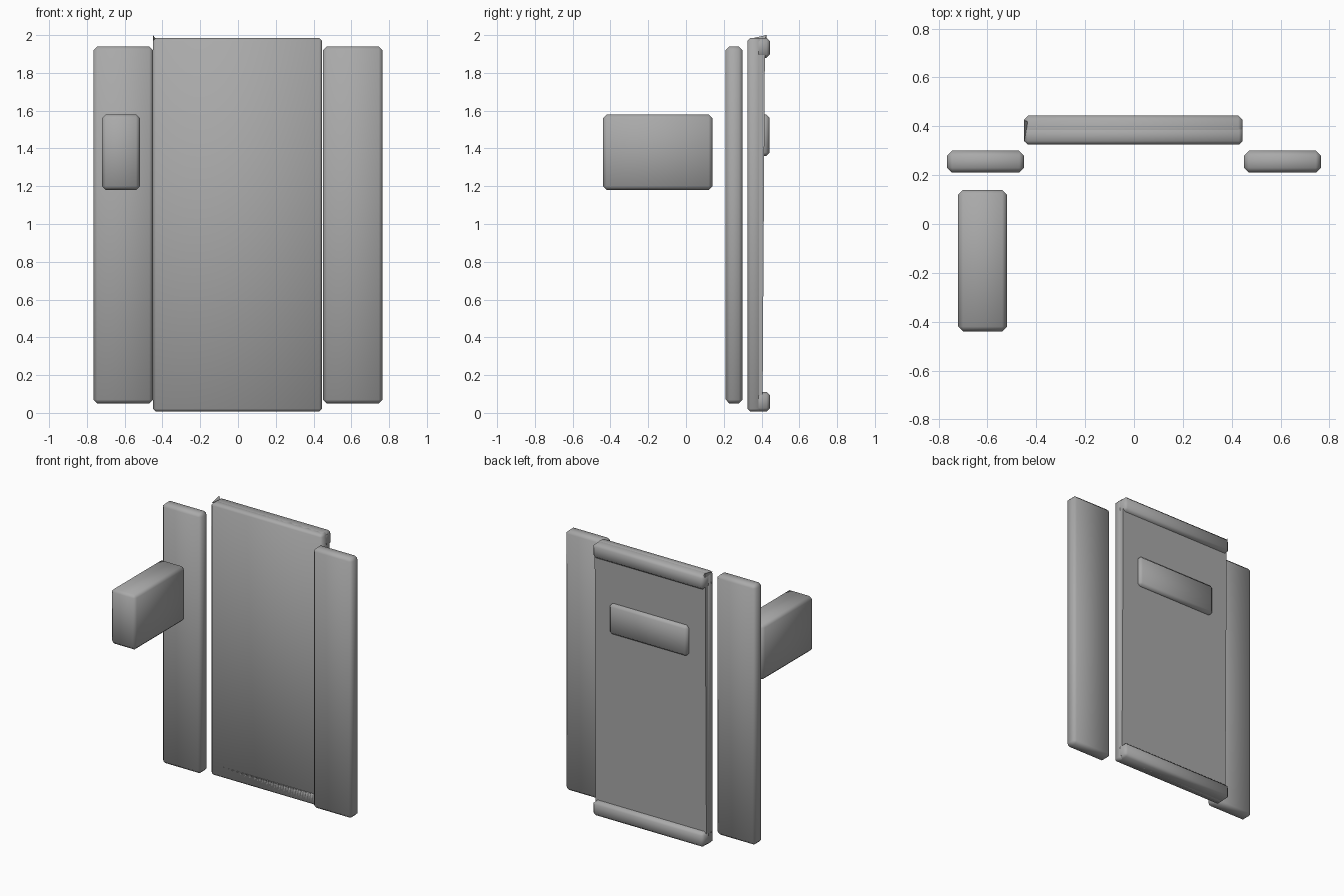
import bpy, bmesh

old = bpy.data.objects.get("Cube")
if old:
    bpy.data.objects.remove(old, do_unlink=True)

grey = bpy.data.materials.new("plain_grey")
grey.use_nodes = True
COLOUR = (0.4, 0.4, 0.4, 1)
grey.diffuse_color = COLOUR
grey.node_tree.nodes["Principled BSDF"].inputs["Base Color"].default_value = COLOUR


def finish(name, bm, smooth=True):
    mesh = bpy.data.meshes.new(name)
    bmesh.ops.recalc_face_normals(bm, faces=bm.faces)
    for f in bm.faces:
        f.smooth = smooth
    bm.to_mesh(mesh)
    bm.free()
    mesh.materials.append(grey)
    obj = bpy.data.objects.new(name, mesh)
    bpy.context.collection.objects.link(obj)
    return obj


def block(name, x, y, z, bevel=0.02, lean=0.0, smooth=True):
    """Chamfered box between ranges; lean pushes the upper back edge outward."""
    bm = bmesh.new()
    bmesh.ops.create_cube(bm, size=1)
    for v in bm.verts:
        top_back = v.co.y > 0 and v.co.z > 0
        v.co = [r[0] if c < 0 else r[1] for c, r in zip(v.co, (x, y, z))]
        if top_back:
            v.co.y += lean
    if bevel:
        bmesh.ops.bevel(bm, geom=bm.edges[:], offset=bevel, segments=1,
                        affect='EDGES', profile=0.5)
    return finish(name, bm, smooth)


# Central door with a flat, slightly leaning back panel
block("door_panel", (-0.45, 0.445), (0.325, 0.40), (0.007, 1.985), 0.015)
block("back_panel", (-0.448, 0.443), (0.37, 0.405), (0.022, 1.97), 0, 0.013, False)

# Rails wrapped over the bottom and top of the door
for name, z in (("bottom_rail", (0.007, 0.11)), ("top_rail", (1.88, 1.985))):
    block(name, (-0.45, 0.445), (0.325, 0.445), z, 0.018)

# Raised plate on the back
block("back_plate", (-0.315, 0.315), (0.39, 0.443), (1.36, 1.58), 0.018)

# Side boards in front of the door edges
for side, x in (("right", (-0.765, -0.45)), ("left", (0.45, 0.765))):
    block(side + "_side_board", x, (0.21, 0.30), (0.05, 1.94))

# Projecting handle block
block("handle_block", (-0.72, -0.52), (-0.44, 0.14), (1.18, 1.58))

# Thin pointed sliver at the top corner of the door
bm = bmesh.new()
pts = [(-0.45, 0.335, 1.98), (-0.45, 0.425, 2.0), (-0.45, 0.425, 1.95), (-0.435, 0.42, 1.98)]
bmesh.ops.convex_hull(bm, input=[bm.verts.new(p) for p in pts])
finish("corner_sliver", bm, False)
